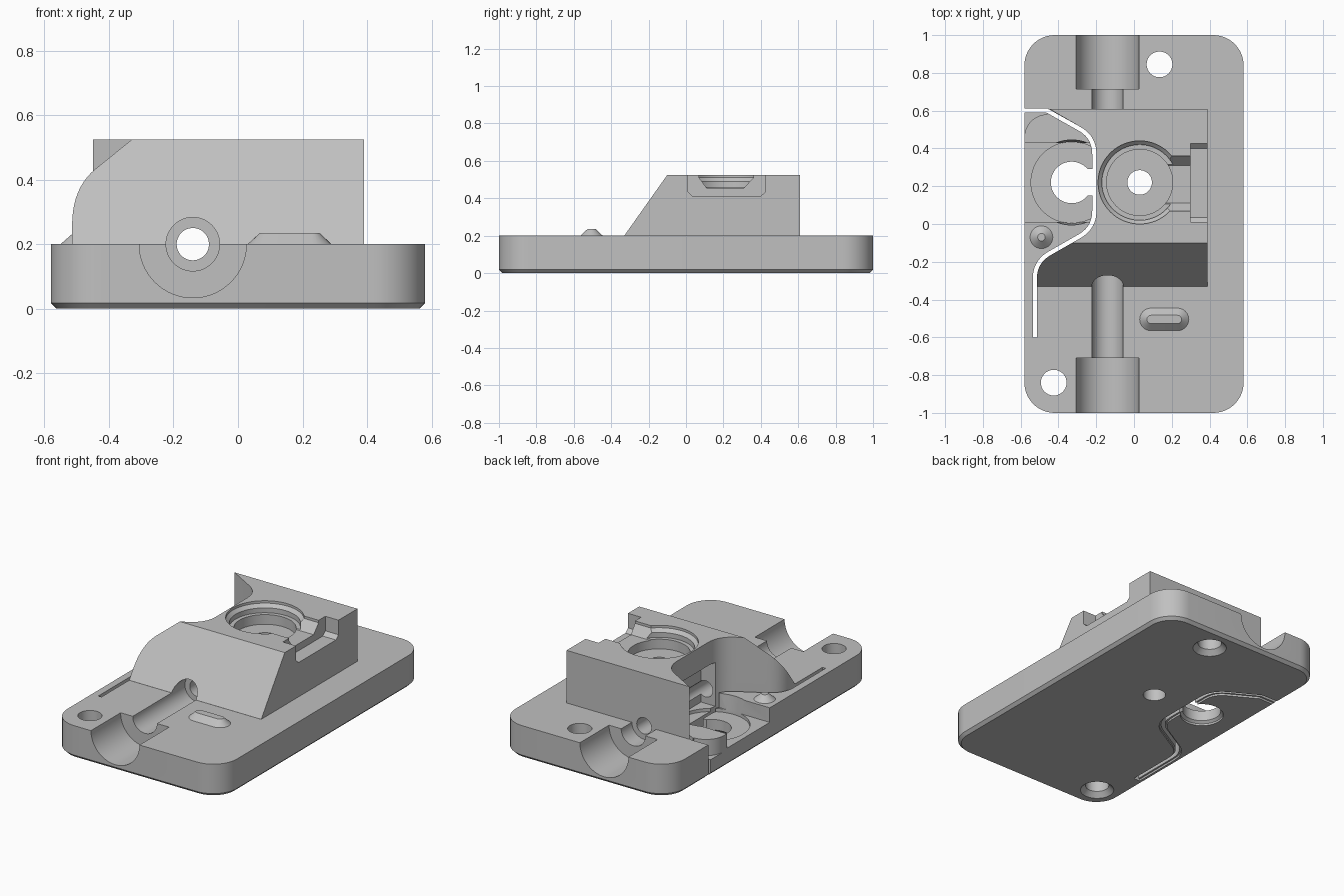
import bpy, bmesh
from math import cos, sin, pi
from mathutils import Vector

old = bpy.data.objects.get("Cube")
if old:
    bpy.data.objects.remove(old, do_unlink=True)

grey = bpy.data.materials.new("light grey plastic")
grey.use_nodes = True
colour = (0.53, 0.53, 0.53, 1)
grey.diffuse_color = colour
grey.node_tree.nodes["Principled BSDF"].inputs["Base Color"].default_value = colour


def loft(name, rings):
    """Closed solid through a list of rings with equal point counts."""
    bm = bmesh.new()
    loops = [[bm.verts.new(p) for p in ring] for ring in rings]
    n = len(loops[0])
    for a, b in zip(loops, loops[1:]):
        for i in range(n):
            j = (i + 1) % n
            bm.faces.new((a[i], a[j], b[j], b[i]))
    bm.faces.new(loops[0][::-1])
    bm.faces.new(loops[-1])
    bmesh.ops.recalc_face_normals(bm, faces=bm.faces)
    mesh = bpy.data.meshes.new(name)
    bm.to_mesh(mesh)
    bm.free()
    mesh.materials.append(grey)
    ob = bpy.data.objects.new(name, mesh)
    bpy.context.collection.objects.link(ob)
    return ob


def prism(name, pts, z0, z1):
    return loft(name, [[(x, y, z) for x, y in pts] for z in (z0, z1)])


def prism_x(name, pts, x0, x1):
    return loft(name, [[(x, y, z) for y, z in pts] for x in (x0, x1)])


def box(name, x0, x1, y0, y1, z0, z1):
    return prism(name, [(x0, y0), (x1, y0), (x1, y1), (x0, y1)], z0, z1)


def arc(cx, cy, r, a0, a1, steps=12):
    angles = [(a0 + (a1 - a0) * i / steps) * pi / 180 for i in range(steps + 1)]
    return [(cx + r * cos(a), cy + r * sin(a)) for a in angles]


def lathe(name, cx, cy, profile):
    return loft(name, [[(x, y, z) for x, y in arc(cx, cy, r, 0, 360, 64)[:-1]]
                       for r, z in profile])


def bore(name, r, y0, y1):
    circle = arc(-0.14, 0.2, r, 0, 360, 64)[:-1]
    return loft(name, [[(x, y, z) for x, z in circle] for y in (y0, y1)])


def pill(cx, cy, half, r, z):
    outline = arc(cx + half, cy, r, -90, 90) + arc(cx - half, cy, r, 90, 270)
    return [(x, y, z) for x, y in outline]


def rounded_rect(hx, hy, r, z):
    pts = []
    for sx, sy, a in ((1, 1, 0), (-1, 1, 90), (-1, -1, 180), (1, -1, 270)):
        pts += arc(sx * (hx - r), sy * (hy - r), r, a, a + 90)
    return [(x, y, z) for x, y in pts]


def fillet_path(points, cut):
    """Open polyline whose inner corners become smooth curves."""
    pts = [Vector(p) for p in points]
    out = [pts[0]]
    for a, b, c in zip(pts, pts[1:], pts[2:]):
        s = b + (a - b).normalized() * cut
        e = b + (c - b).normalized() * cut
        for i in range(11):
            t = i / 10
            out.append(s * (1 - t) ** 2 + b * 2 * t * (1 - t) + e * t * t)
    return out + [pts[-1]]


def offset(path, d):
    out = []
    for i, p in enumerate(path):
        t = (path[min(i + 1, len(path) - 1)] - path[max(i - 1, 0)]).normalized()
        out.append((p.x - t.y * d, p.y + t.x * d))
    return out


def combine(target, tool, operation):
    mod = target.modifiers.new("combine", "BOOLEAN")
    mod.operation = operation
    mod.solver = "EXACT"
    mod.object = tool
    bpy.context.view_layer.objects.active = target
    bpy.ops.object.modifier_apply(modifier=mod.name)
    bpy.data.objects.remove(tool, do_unlink=True)


# Base plate with rounded corners and a bevelled underside
body = loft("base_and_housing", [rounded_rect(0.562, 0.982, 0.142, 0),
                                 rounded_rect(0.58, 1, 0.16, 0.018),
                                 rounded_rect(0.58, 1, 0.16, 0.2)])

# Path of the thin slot that frees the flexible arm
corners = [(-0.46, 0.6), (-0.21, 0.46), (-0.21, -0.02), (-0.525, -0.2), (-0.525, -0.6)]
bend = fillet_path(corners, 0.09)
slot = [Vector((-0.7, 0.6))] + bend

# Housing that follows the slot, with a sloped front
edge = offset(bend, 0.011)[1:-1]
outline = [(-0.45, 0.61)] + edge + [(-0.514, -0.33), (0.39, -0.33), (0.39, 0.61)]
housing = prism("housing", outline, 0.1, 0.525)
wedge = prism_x("wedge", [(-0.401, 0.1), (-0.1, 0.525), (-0.1, 0.7), (0.7, 0.7),
                          (0.7, 0.1)], -1, 1)
combine(housing, wedge, "INTERSECT")
combine(body, housing, "UNION")

# Raised oblong key and round button
key = loft("key", [pill(0.16, -0.505, 0.07, 0.06, 0.15),
                   pill(0.16, -0.505, 0.07, 0.06, 0.2),
                   pill(0.16, -0.505, 0.07, 0.022, 0.235)])
combine(body, key, "UNION")
combine(body, lathe("button", -0.49, -0.07, [(0.06, 0.15), (0.06, 0.2), (0.02, 0.235)]),
        "UNION")

cutters = []
# Slot and its bevel underneath
for half, z0, z1 in ((0.011, -0.1, 0.7), (0.022, -0.1, 0.012)):
    cutters.append(prism("slot", offset(slot, half) + offset(slot, -half)[::-1], z0, z1))

# Arm: lowered corner, recess reaching under the housing, and hook opening
corner = [(-0.7, 0.59), (-0.46, 0.59)] + arc(-0.46, 0.46, 0.12, 90, 180) + [(-0.7, 0.46)]
cutters += [
    prism("arm_corner", corner, 0.1, 0.3),
    box("arm_recess", -0.7, -0.11, 0.01, 0.43, 0.11, 0.38),
    lathe("arm_round", -0.33, 0.22, [(0.215, 0.09), (0.215, 0.11), (0.225, 0.19), (0.225, 0.25)]),
    lathe("hook_hole", -0.33, 0.22, [(0.125, -0.1), (0.125, 0.012), (0.11, 0.025), (0.11, 0.3)]),
    box("hook_gap", -0.33, -0.212, 0.15, 0.29, -0.1, 0.3),
]

# Round pocket and its stepped side outlet
cutters += [
    lathe("pocket", 0.03, 0.22, [(0.065, -0.1), (0.065, 0.4), (0.175, 0.4), (0.175, 0.46),
                                 (0.2, 0.46), (0.2, 0.49), (0.22, 0.51), (0.22, 0.6)]),
    prism_x("channel", [(0.07, 0.6), (0.07, 0.51), (0.11, 0.455), (0.31, 0.455),
                        (0.36, 0.51), (0.36, 0.6)], 0.1, 0.35),
    prism_x("outlet", [(0.01, 0.6), (0.01, 0.435), (0.035, 0.412), (0.4, 0.412),
                       (0.425, 0.435), (0.425, 0.6)], 0.3, 0.5),
]

# Lengthwise stepped bore
cutters += [
    bore("bore_through", 0.05, -1.2, 1.2),
    bore("bore_front", 0.083, -1.15, -0.2),
    bore("bore_back", 0.083, 0.61, 1.15),
    bore("mouth_front", 0.166, -1.1, -0.71),
    bore("mouth_back", 0.166, 0.715, 1.1),
]

# Screw holes, flared underneath
for x, y in ((0.135, 0.845), (-0.425, -0.84)):
    cutters.append(lathe("screw_hole", x, y, [(0.097, -0.1), (0.097, 0.0),
                                              (0.068, 0.03), (0.068, 0.4)]))

for cutter in cutters:
    combine(body, cutter, "DIFFERENCE")

bpy.ops.object.select_all(action="DESELECT")
body.select_set(True)
bpy.context.view_layer.objects.active = body
bpy.ops.object.shade_smooth_by_angle(angle=0.45)
